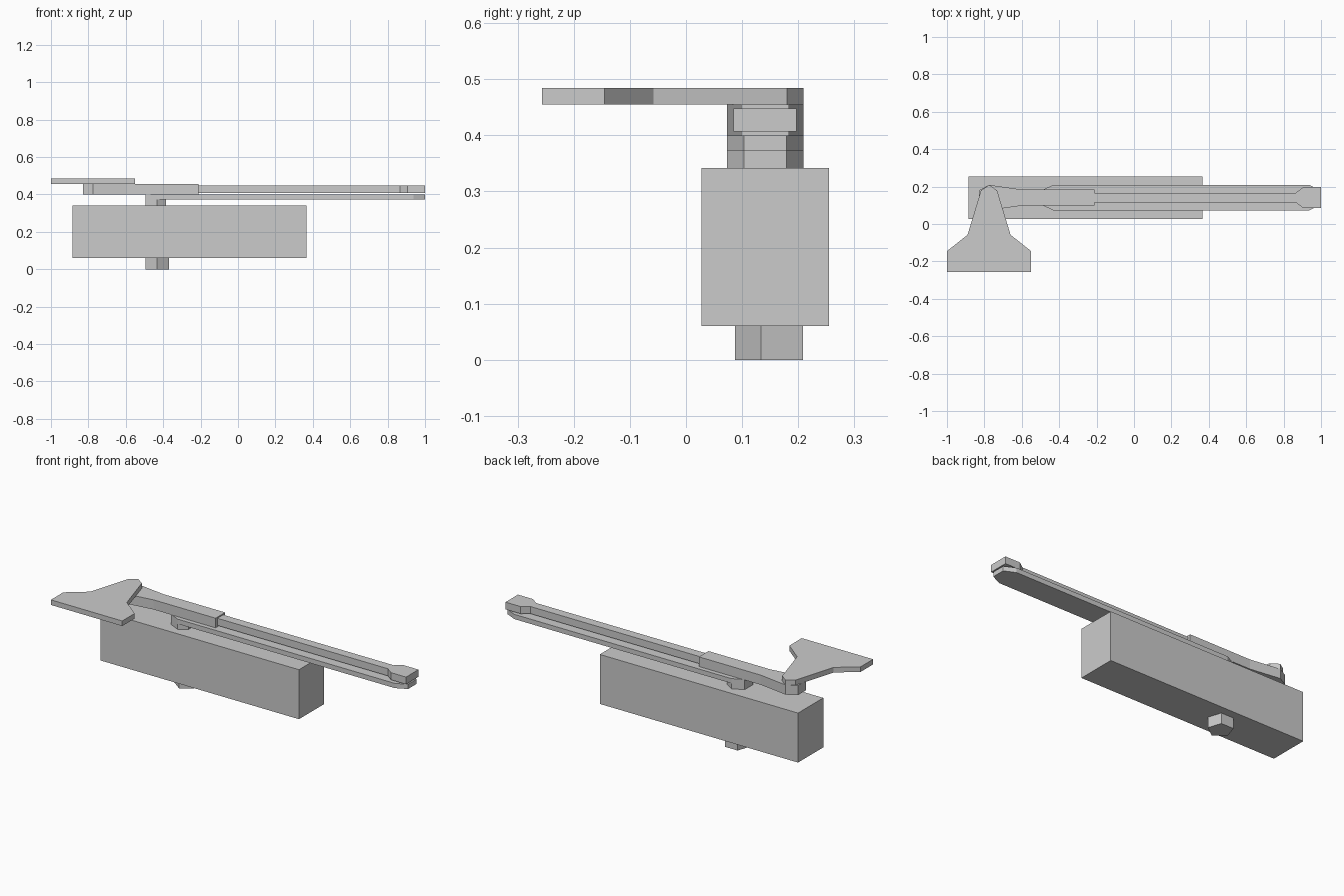
import bpy, math

if "Cube" in bpy.data.objects:
    bpy.data.objects.remove(bpy.data.objects["Cube"])


def prism(name, outline, z0, z1):
    """Extrude a counter-clockwise plan outline from z0 to z1."""
    n = len(outline)
    verts = [(x, y, z0) for x, y in outline] + [(x, y, z1) for x, y in outline]
    faces = [list(range(n))[::-1], list(range(n, 2 * n))]
    faces += [[i, (i + 1) % n, n + (i + 1) % n, n + i] for i in range(n)]
    mesh = bpy.data.meshes.new(name)
    mesh.from_pydata(verts, [], faces)
    obj = bpy.data.objects.new(name, mesh)
    bpy.context.collection.objects.link(obj)
    return obj


def symmetric(stations, yc):
    """Outline from (x, half width) stations mirrored about y = yc."""
    return ([(x, yc - w) for x, w in stations] +
            [(x, yc + w) for x, w in reversed(stations)])


YC = 0.141  # centre line of the arms

# Closer body
prism("closer_body", [(-0.885, 0.028), (0.365, 0.028), (0.365, 0.255), (-0.885, 0.255)], 0.06, 0.342)

# Five-sided spindle end under the body
spindle = [(-0.432 + 0.067 * math.cos(math.radians(a)),
            0.154 + 0.067 * math.sin(math.radians(a))) for a in range(-90, 270, 72)]
prism("spindle_end", spindle, 0, 0.06)

# Hub on top of the body and the lower arm it carries
prism("arm_hub", symmetric([(-0.495, 0.038), (-0.432, 0.068), (-0.385, 0.038)], YC), 0.342, 0.373)
prism("lower_arm", symmetric([(-0.495, 0.038), (-0.432, 0.068), (0.937, 0.068), (1.0, 0.038)], YC), 0.373, 0.40)

# Upper arm: sliding rod with wide end, inside a sleeve with a rounded head
prism("upper_rod", symmetric([(-0.25, 0.026), (0.865, 0.026), (0.905, 0.056), (1.0, 0.056)], YC), 0.407, 0.448)
prism("rod_sleeve", symmetric([(-0.83, 0.038), (-0.775, 0.068), (-0.60, 0.043), (-0.21, 0.043)], YC), 0.40, 0.455)

# Frame bracket
half = [(0.225, -0.257), (0.225, -0.145), (0.115, -0.058), (0.043, 0.18)]
bracket = [(-0.775 + x, y) for x, y in half] + [(-0.775, 0.209)]
bracket += [(-0.775 - x, y) for x, y in reversed(half)]
prism("frame_bracket", bracket, 0.455, 0.484)
